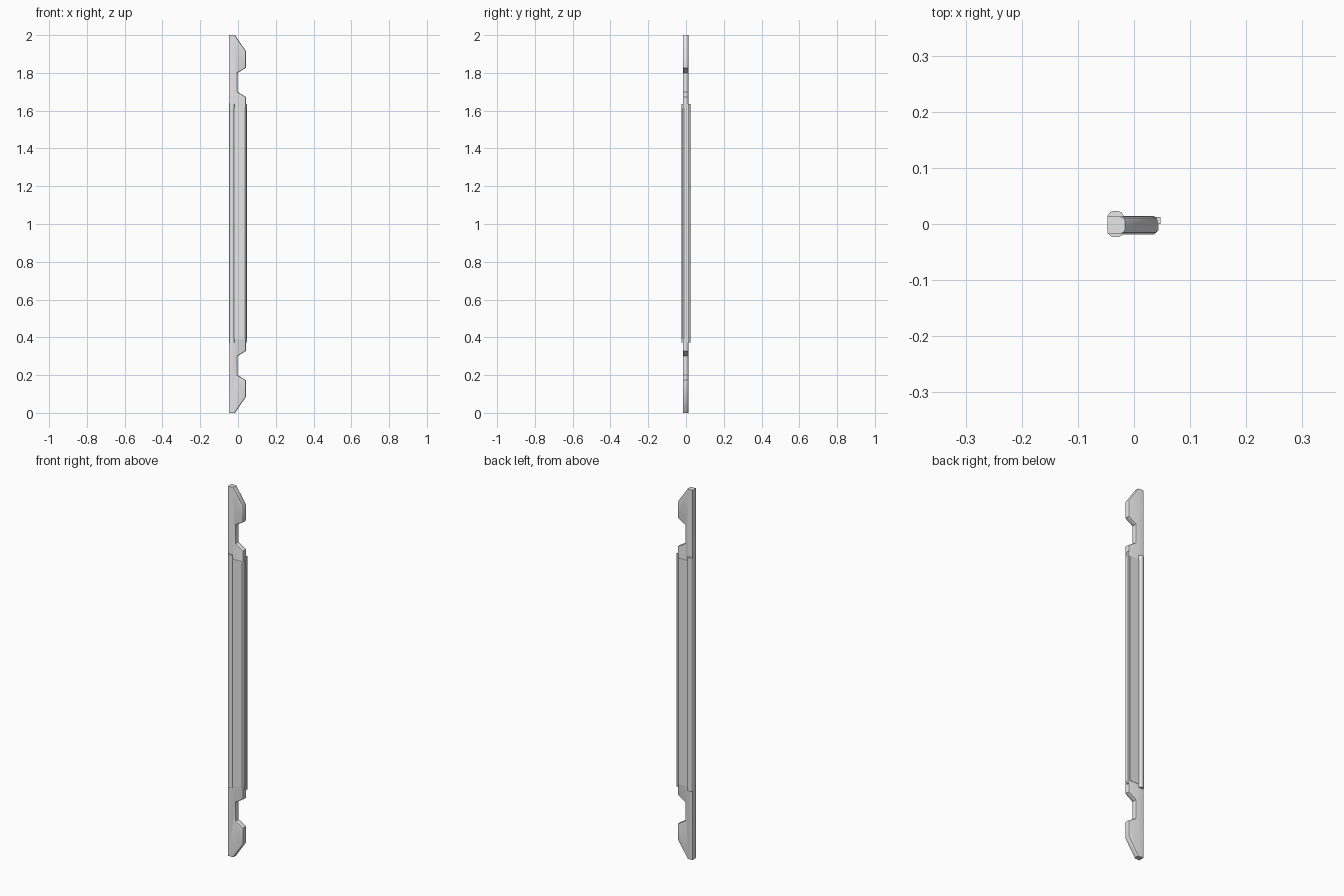
import bpy, bmesh, math

if "Cube" in bpy.data.objects:
    bpy.data.objects.remove(bpy.data.objects["Cube"])

steel = bpy.data.materials.new("light_grey_steel")
steel.diffuse_color = (0.8, 0.8, 0.8, 1)
steel.use_nodes = True
steel.node_tree.nodes["Principled BSDF"].inputs["Base Color"].default_value = steel.diffuse_color


def prism(name, points, to_3d, depth, bevel=0.0, bevel_test=None):
    """Extrude a 2D outline along depth; optionally bevel chosen edges."""
    bm = bmesh.new()
    rings = [[bm.verts.new(to_3d(a, b, d)) for a, b in points] for d in depth]
    n = len(points)
    bm.faces.new(rings[0])
    bm.faces.new(rings[1])
    for i in range(n):
        j = (i + 1) % n
        bm.faces.new((rings[0][i], rings[0][j], rings[1][j], rings[1][i]))
    bmesh.ops.recalc_face_normals(bm, faces=bm.faces)
    if bevel:
        edges = [e for e in bm.edges if bevel_test(e)]
        bmesh.ops.bevel(bm, geom=edges, offset=bevel, segments=2, profile=0.5,
                        affect='EDGES', clamp_overlap=True)
    me = bpy.data.meshes.new(name)
    bm.to_mesh(me)
    bm.free()
    me.materials.append(steel)
    ob = bpy.data.objects.new(name, me)
    bpy.context.collection.objects.link(ob)
    bpy.context.view_layer.objects.active = ob
    for o in bpy.context.selected_objects:
        o.select_set(False)
    ob.select_set(True)
    bpy.ops.object.shade_smooth_by_angle(angle=math.radians(40))
    return ob


def plate(x, z, y):
    return (x, y, z)


def column(x, y, z):
    return (x, y, z)


# Blade plate: upper half outline mirrored to the lower half
half = [(-0.016, 2.0), (0.042, 1.915), (0.042, 1.827), (-0.002, 1.80),
        (-0.002, 1.70), (0.042, 1.672)]
outline = [(-0.047, 2.0)] + half + [(x, 2 - z) for x, z in reversed(half)] + [(-0.047, 0.0)]


def cutting_edge(e):
    a, b = e.verts
    return abs(a.co.y - b.co.y) < 1e-6 and max(a.co.x, b.co.x) > -0.04 \
        and min(a.co.x, b.co.x) > -0.02


prism("blade_plate", outline, plate, (-0.017, 0.013), 0.007, cutting_edge)

# Grip panel covering the middle of the blade
panel = [(-0.03, -0.0185), (0.036, -0.0185), (0.044, -0.011), (0.044, 0.007),
         (0.036, 0.0145), (-0.03, 0.0145)]
prism("grip_panel", panel, column, (0.39, 1.613))

# Rounded spine of the grip
spine = [(-0.047, -0.015), (-0.042, -0.0215), (-0.036, -0.0235), (-0.028, -0.0235),
         (-0.022, -0.0205), (-0.018, -0.014)]
spine += [(x, -y) for x, y in reversed(spine)]
prism("grip_spine", spine, column, (0.373, 1.635))

# Narrow rail along the open edge of the grip
rail = [(0.038, 0.0), (0.047, 0.0), (0.047, 0.0125), (0.038, 0.0125)]
prism("grip_rail", rail, column, (0.373, 1.635))
